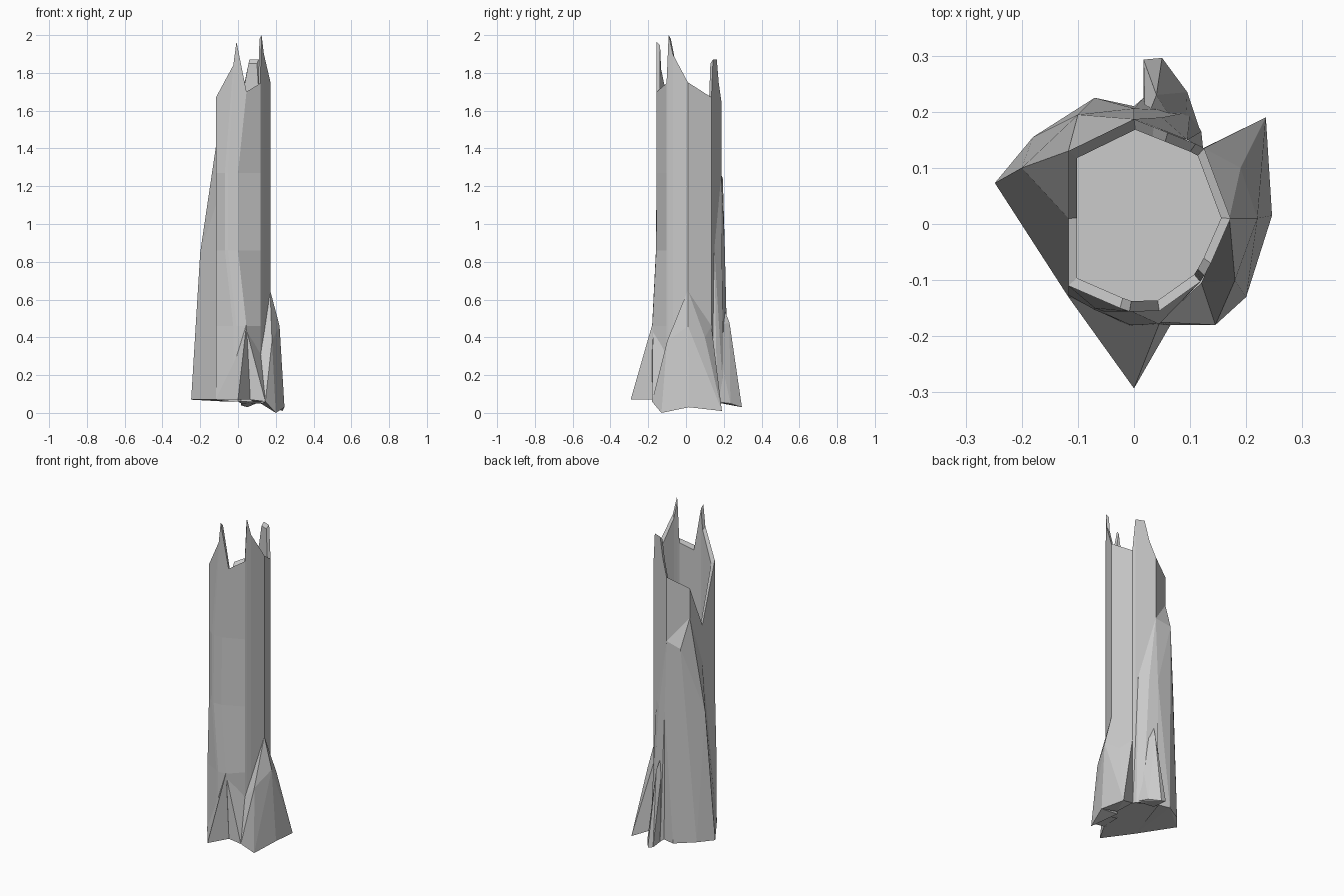
import bpy, bmesh
from mathutils import Vector

if "Cube" in bpy.data.objects:
    bpy.data.objects.remove(bpy.data.objects["Cube"])


def finish(name, bm):
    me = bpy.data.meshes.new(name)
    bm.to_mesh(me)
    bm.free()
    ob = bpy.data.objects.new(name, me)
    bpy.context.collection.objects.link(ob)
    return ob


def hull(name, pts):
    """Convex piece of bark; faces buried towards the trunk axis are removed."""
    bm = bmesh.new()
    for p in pts:
        bm.verts.new(p)
    res = bmesh.ops.convex_hull(bm, input=bm.verts)
    junk = {v for v in res["geom_interior"] + res["geom_unused"]
            if isinstance(v, bmesh.types.BMVert) and v.is_valid}
    bmesh.ops.delete(bm, geom=list(junk), context='VERTS')
    bmesh.ops.recalc_face_normals(bm, faces=bm.faces)
    bm.normal_update()
    buried = []
    for f in bm.faces:
        c = f.calc_center_median()
        inward = Vector((.02 - c.x, .015 - c.y, 0)).normalized()
        if f.normal.dot(inward) > .45:
            buried.append(f)
    bmesh.ops.delete(bm, geom=buried, context='FACES')
    bmesh.ops.dissolve_limit(bm, angle_limit=0.03, verts=bm.verts, edges=bm.edges)
    return finish(name, bm)


# Splintered rim of the hollow trunk, counter-clockwise from front left
rim = [(-.117, -.11, 1.67), (-.025, -.15, 1.84), (-.008, -.156, 1.965),
       (.045, -.155, 1.70), (.118, -.103, 1.745), (.125, -.092, 2.0),
       (.137, -.07, 1.90), (.172, .01, 1.75), (.125, .135, 1.67),
       (.11, .143, 1.87), (.06, .163, 1.87), (.035, .173, 1.75),
       (0, .187, 1.65), (-.117, .13, 1.59), (-.117, .01, 1.32)]


def ring(z, flare=1.0, shift=0.0):
    out = []
    for i, (x, y, _) in enumerate(rim):
        if i < 4:
            y *= flare
        if i in (1, 2, 3):
            x -= shift
        out.append((x, y, z))
    return out


def inset(p, z, k=.89):
    cx, cy = .02, .015
    return (cx + (p[0] - cx) * k, cy + (p[1] - cy) * k, z)


# Trunk shell: outside wall, rim thickness, inside wall and floor
rings = [ring(.07, 1.17), ring(.46, 1.15), ring(.86, 1.02, .045),
         ring(1.27, 1.0, .045), rim,
         [inset(p, p[2] - .02) for p in rim], [inset(p, 1.1) for p in rim]]
bm = bmesh.new()
loops = [[bm.verts.new(p) for p in r] for r in rings]
n = len(rim)
for a, b in zip(loops, loops[1:]):
    for i in range(n):
        j = (i + 1) % n
        bm.faces.new((a[i], a[j], b[j], b[i]))
bm.faces.new(loops[0][::-1])
bm.faces.new(loops[-1])
bmesh.ops.recalc_face_normals(bm, faces=bm.faces)
finish("hollow_trunk", bm)

# Front root and the low flare beside it
hull("front_root", [(.045, -.178, .47), (0, -.293, .07), (-.045, -.205, .07),
                    (-.117, -.13, .07), (.065, -.18, .07), (.02, -.1, .07)])
hull("front_flare", [(.12, -.105, .31), (.145, -.18, .06), (.065, -.18, .07),
                     (.045, -.175, .44), (.08, -.05, .06), (.14, -.06, .06)])

# Right root, front and back halves
hull("right_root_front", [(.17, .01, .65), (.22, .01, .46), (.18, -.10, .38),
                          (.12, -.105, .31), (.145, -.18, .06),
                          (.20, -.13, 0), (.246, .015, .03), (.12, 0, .05)])
hull("right_root_back", [(.17, .01, .65), (.22, .01, .46), (.19, .10, .40),
                         (.246, .015, .03), (.235, .19, .01), (.123, .135, .06),
                         (.125, .135, .46), (.14, .02, .05)])

# Back root and the bark joining it to the trunk
hull("back_root", [(.02, .18, .60), (.04, .23, .48), (.09, .15, .45),
                   (.017, .293, .04), (.05, .296, .03), (.095, .235, .05),
                   (.12, .16, .06), (.017, .19, .05)])
hull("back_bark", [(.095, .15, .87), (0, .187, 1.26), (0, .206, .85),
                   (.05, .19, .85), (.12, .165, .05), (.10, .20, .05),
                   (.017, .225, .05), (0, .21, .06), (.123, .135, .06)])

# Thick bark slab wrapping the back left side
hull("bark_slab", [(-.117, .13, 1.41), (0, .187, 1.26), (-.10, .195, 1.24),
                   (-.20, .10, .85), (-.125, .18, .85), (0, .206, .85),
                   (-.117, .01, 1.1), (-.248, .073, .07), (-.18, .155, .07),
                   (-.07, .225, .06), (0, .21, .06), (-.212, .015, .07),
                   (-.117, -.13, .07)])
